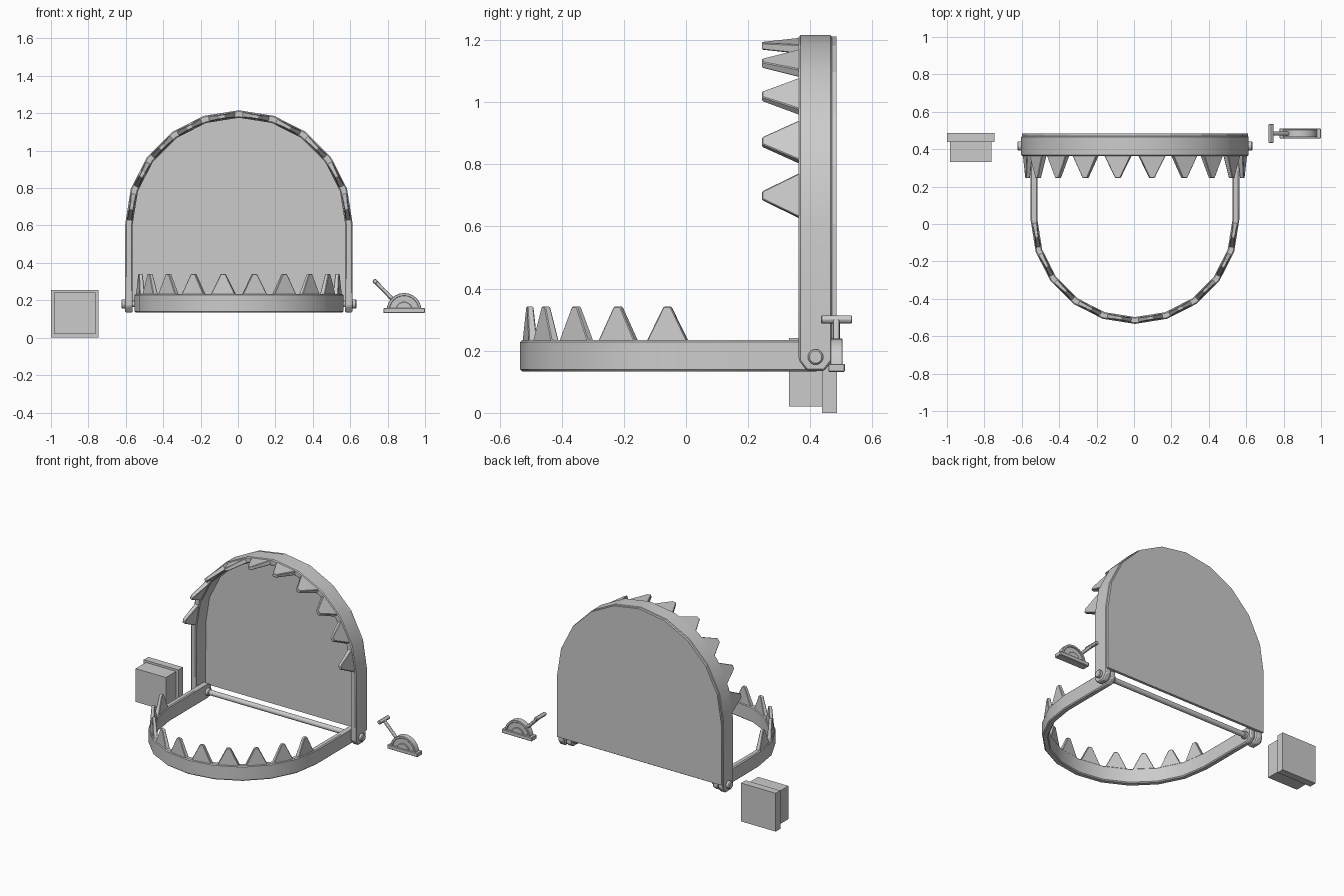
import bpy, bmesh
from math import sin, cos, pi, radians
from mathutils import Vector

if "Cube" in bpy.data.objects:
    bpy.data.objects.remove(bpy.data.objects["Cube"])

CX, PY, PZ = 0.005, 0.417, 0.18      # hinge axis position
R, T, HC, N = 0.608, 0.04, 0.428, 10  # arch radius, thickness, arc height, facets


def finish(name, bm, bevel=0, smooth=False):
    bmesh.ops.recalc_face_normals(bm, faces=bm.faces)
    me = bpy.data.meshes.new(name)
    bm.to_mesh(me)
    bm.free()
    ob = bpy.data.objects.new(name, me)
    bpy.context.collection.objects.link(ob)
    if smooth:
        bpy.ops.object.select_all(action='DESELECT')
        ob.select_set(True)
        bpy.context.view_layer.objects.active = ob
        bpy.ops.object.shade_smooth_by_angle(angle=radians(30))
    if bevel:
        m = ob.modifiers.new("bevel", 'BEVEL')
        m.width, m.segments, m.limit_method = bevel, 1, 'ANGLE'
        m.angle_limit = radians(32)
    return ob


def loft(bm, rings):
    vs = [[bm.verts.new(p) for p in r] for r in rings]
    n = len(vs[0])
    for a, b in zip(vs, vs[1:]):
        for i in range(n):
            bm.faces.new((a[i], a[(i + 1) % n], b[(i + 1) % n], b[i]))
    bm.faces.new(vs[0])
    bm.faces.new(vs[-1])


def box(name, x, y, z, bevel=0):
    bm = bmesh.new()
    loft(bm, [[(a, y[0], z[0]), (a, y[1], z[0]), (a, y[1], z[1]), (a, y[0], z[1])] for a in x])
    return finish(name, bm, bevel)


def rod(name, p, q, r, sides=16, bevel=0):
    p, q = Vector(p), Vector(q)
    rot = (q - p).to_track_quat('Z', 'Y')
    bm = bmesh.new()
    loft(bm, [[c + rot @ Vector((r * cos(2 * pi * i / sides), r * sin(2 * pi * i / sides), 0))
               for i in range(sides)] for c in (p, q)])
    return finish(name, bm, bevel, True)


def upper(x, h, d):
    return (CX + x, PY + d, PZ + h)


def lower(x, h, d, s=0.918):
    return (CX + s * x, PY - s * h, PZ + 0.004 - s * d)


def arc(r):
    return [(r * cos(pi * i / N), HC + r * sin(pi * i / N)) for i in range(N + 1)]


def jaw(name, place):
    # U-shaped band with chamfered ends
    W = 0.0545
    ends = [(-0.045, 0.028), (-0.01, W)]
    o, i = R, R - T
    st = [((o, h), (i, h), w) for h, w in ends]
    st += [(a, b, W) for a, b in zip(arc(o), arc(i))]
    st += [((-o, h), (-i, h), w) for h, w in reversed(ends)]
    bm = bmesh.new()
    loft(bm, [[place(*a, -w), place(*a, w), place(*b, w), place(*b, -w)] for a, b, w in st])
    finish(name + "_band", bm, 0.006, True)
    # one blunt tooth per facet
    bm = bmesh.new()
    rm = (R - T / 2) * cos(pi / N / 2)
    for k in range(N):
        t = pi * (k + 0.5) / N
        rings = []
        for half, thick, d in ((0.073, 0.015, -W + 0.005), (0.013, 0.011, -0.172)):
            rings.append([place((rm + b * thick) * cos(t) - a * half * sin(t),
                                HC + (rm + b * thick) * sin(t) + a * half * cos(t), d)
                          for a, b in ((-1, -1), (1, -1), (1, 1), (-1, 1))])
        loft(bm, rings)
    finish(name + "_teeth", bm, 0.003)


jaw("upper_jaw", upper)
jaw("lower_jaw", lower)

# Back plate closing the upper jaw
bm = bmesh.new()
outline = [(R - 0.004, 0.02)] + arc(R - 0.004) + [(-R + 0.004, 0.02)]
loft(bm, [[upper(x, h, d) for x, h in outline] for d in (0.05, 0.068)])
finish("back_plate", bm)

# Hinge rod and bolt heads
rod("hinge_rod", (CX - 0.6, PY, PZ), (CX + 0.6, PY, PZ), 0.017)
for s, side in ((-1, "left"), (1, "right")):
    rod("hinge_bolt_" + side, (CX + s * 0.5, PY, PZ), (CX + s * 0.53, PY, PZ), 0.024, 16, 0.004)
    rod("hinge_cap_" + side, (CX + s * 0.6, PY, PZ), (CX + s * 0.629, PY, PZ), 0.025, 16, 0.005)

# Stepped block
box("block_back", (-1, -0.745), (0.438, 0.486), (0, 0.255))
box("block_front", (-0.985, -0.762), (0.331, 0.44), (0.02, 0.241))

# Lever: base, half-round housing, stick and handle
LX, LY, LZ = 0.888, 0.484, 0.146
box("lever_base", (0.777, 0.999), (0.458, 0.511), (0.132, 0.158), 0.003)


def half_disc(name, r, w, r_in=0, n=12):
    bm = bmesh.new()
    ang = [pi * i / n for i in range(n + 1)]
    if r_in:
        loft(bm, [[(LX + q * cos(t), LY + y, LZ + q * sin(t))
                   for q, y in ((r, -w), (r, w), (r_in, w), (r_in, -w))] for t in ang])
    else:
        loft(bm, [[(LX + r * cos(t), LY + y, LZ + r * sin(t)) for t in ang] for y in (-w, w)])
    finish(name, bm, 0.002, True)


half_disc("lever_rim", 0.093, 0.02, 0.078)
half_disc("lever_disc", 0.082, 0.013)
half_disc("lever_hub", 0.045, 0.02)
rod("lever_stick", (LX - 0.05, LY, LZ + 0.048), (0.733, LY, 0.301), 0.011, 12)
rod("lever_handle", (0.733, 0.434, 0.301), (0.733, 0.535, 0.301), 0.013, 12, 0.003)
